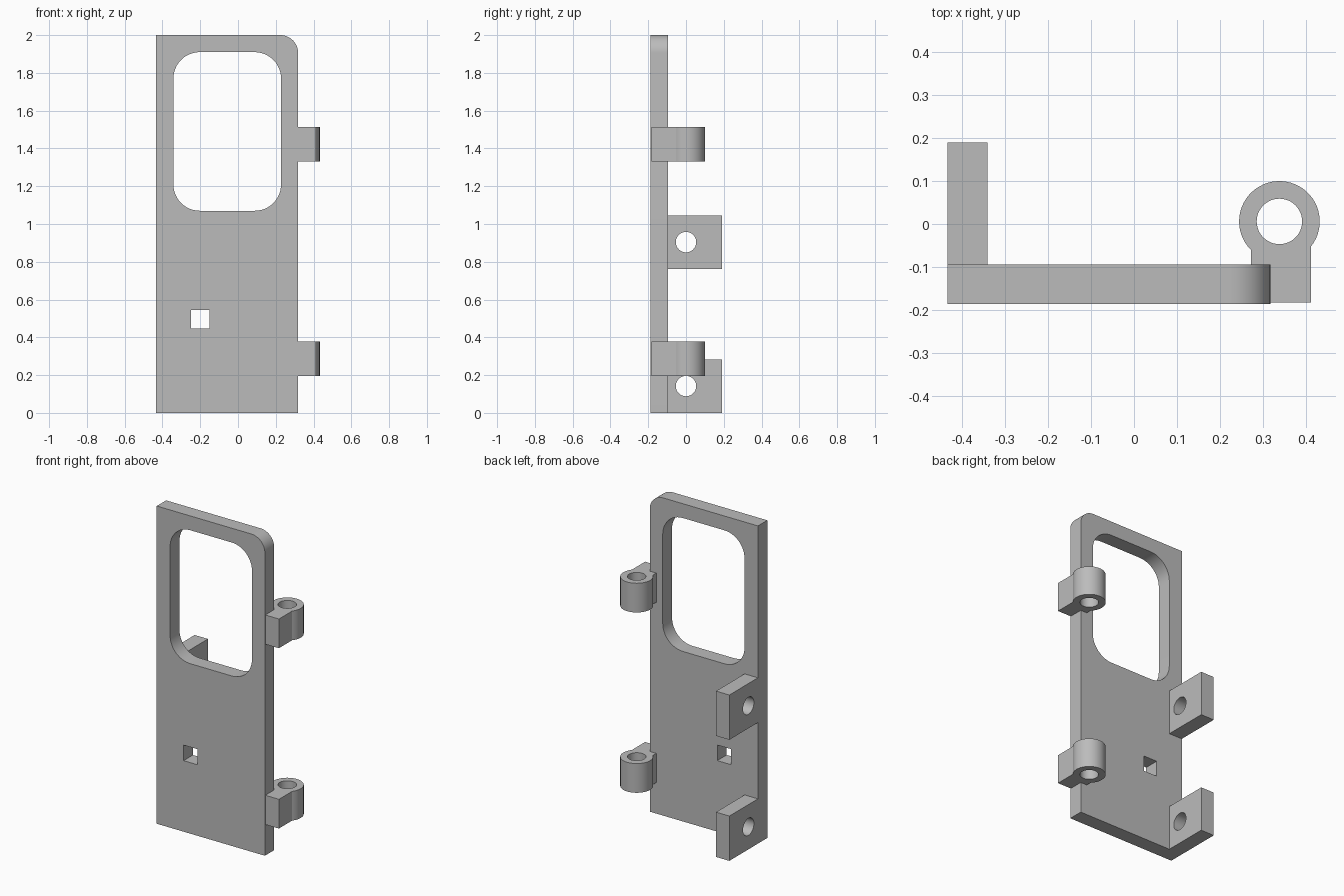
import bpy, bmesh
from math import sin, cos, pi, radians, asin

cube = bpy.data.objects.get("Cube")
if cube:
    bpy.data.objects.remove(cube, do_unlink=True)

grey = bpy.data.materials.new("plain grey")
grey.use_nodes = True
grey.diffuse_color = (0.5, 0.5, 0.5, 1)
grey.node_tree.nodes["Principled BSDF"].inputs["Base Color"].default_value = (0.5, 0.5, 0.5, 1)


def arc(cx, cy, r, a0, a1, n):
    """Points on an arc, both ends included."""
    return [(cx + r * cos(a0 + (a1 - a0) * i / n), cy + r * sin(a0 + (a1 - a0) * i / n))
            for i in range(n + 1)]


def circle(cx, cy, r, n=48):
    return arc(cx, cy, r, 0, 2 * pi, n)[:-1]


def rounded_rect(x0, y0, x1, y1, radii, n=12):
    """Radii run top right, top left, bottom left, bottom right; zero is square."""
    corners = ((x1, y1, -1, -1), (x0, y1, 1, -1), (x0, y0, 1, 1), (x1, y0, -1, 1))
    points = []
    for i, ((x, y, sx, sy), r) in enumerate(zip(corners, radii)):
        points += arc(x + sx * r, y + sy * r, r, i * pi / 2, (i + 1) * pi / 2, n) if r else [(x, y)]
    return points


def extrude_profile(name, loops, axis, start, end):
    """Fill an outline with its holes, then extrude it along an axis."""
    place = {"x": lambda u, v, d: (d, u, v),
             "y": lambda u, v, d: (u, d, v),
             "z": lambda u, v, d: (u, v, d)}[axis]
    bm = bmesh.new()
    edges = []
    for loop in loops:
        verts = [bm.verts.new(place(u, v, start)) for u, v in loop]
        edges += [bm.edges.new((a, b)) for a, b in zip(verts, verts[1:] + verts[:1])]
    bmesh.ops.triangle_fill(bm, edges=edges, use_beauty=True, use_dissolve=False)
    extruded = bmesh.ops.extrude_face_region(bm, geom=bm.faces[:], use_keep_orig=True)
    moved = [g for g in extruded["geom"] if isinstance(g, bmesh.types.BMVert)]
    bmesh.ops.translate(bm, verts=moved, vec=place(0, 0, end - start))
    bmesh.ops.recalc_face_normals(bm, faces=bm.faces[:])
    mesh = bpy.data.meshes.new(name)
    bm.to_mesh(mesh)
    bm.free()
    mesh.materials.append(grey)
    obj = bpy.data.objects.new(name, mesh)
    bpy.context.collection.objects.link(obj)
    bpy.ops.object.select_all(action="DESELECT")
    obj.select_set(True)
    bpy.context.view_layer.objects.active = obj
    bpy.ops.object.shade_smooth_by_angle(angle=radians(30))
    return obj


# Door panel with a rounded window and a square latch hole
LEFT, RIGHT, FRONT, BACK = -0.435, 0.318, -0.187, -0.094
panel = rounded_rect(LEFT, 0, RIGHT, 2, (0.094, 0, 0, 0))
window = rounded_rect(-0.342, 1.07, 0.228, 1.91, (0.14,) * 4)
latch_hole = rounded_rect(-0.248, 0.447, -0.152, 0.545, (0,) * 4)
extrude_profile("door_panel", [panel, window, latch_hole], "y", FRONT, BACK)

# Drilled mounting tabs behind the panel
for name, z in (("lower_tab", 0), ("upper_tab", 0.762)):
    tab = rounded_rect(BACK, z, 0.19, z + 0.282, (0,) * 4)
    extrude_profile(name, [tab, circle(0, z + 0.142, 0.054)], "x", LEFT, -0.342)

# Hinge knuckles: a drilled barrel joined to a square foot
CX, CY, R = 0.339, 0.006, 0.094
foot_left, foot_right, foot_front = 0.273, 0.413, -0.183
start = -pi / 2 + asin((foot_right - CX) / R)
finish = 3 * pi / 2 - asin((CX - foot_left) / R)
knuckle = arc(CX, CY, R, start, finish, 40) + [(foot_left, foot_front), (foot_right, foot_front)]
for name, z in (("lower_hinge", 0.195), ("upper_hinge", 1.33)):
    extrude_profile(name, [knuckle, circle(CX, CY, 0.053)], "z", z, z + 0.184)
